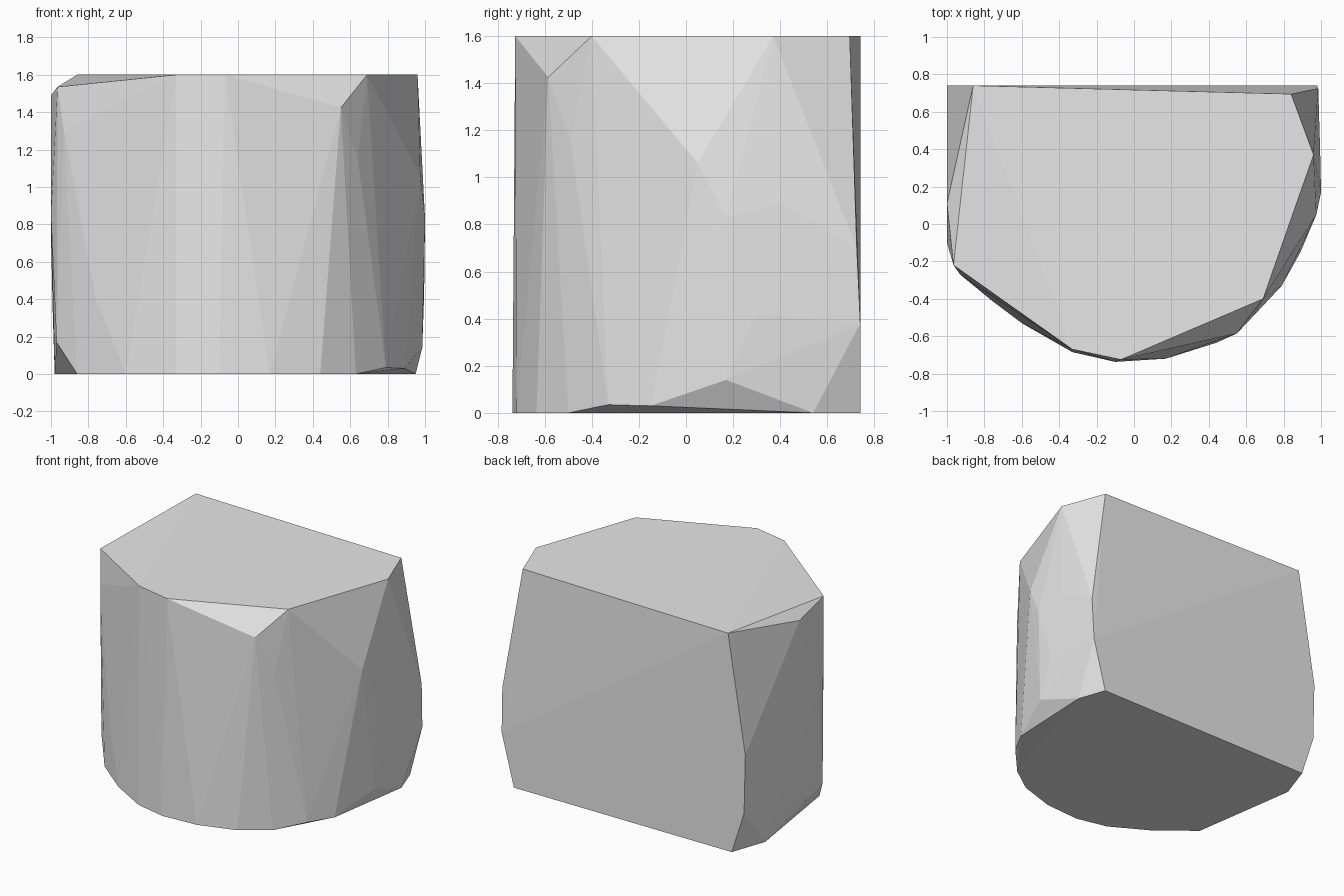
import bpy
import bmesh
import math

cube = bpy.data.objects.get("Cube")
if cube:
    bpy.data.objects.remove(cube, do_unlink=True)

HEIGHT = 1.6

# Flat top outline, as (x, y)
top_outline = [(-.86, .74), (.84, .695), (.96, .37), (.69, -.4),
               (-.07, -.725), (-.33, -.67)]

# Flat base outline, as (x, y)
base_outline = [(-.89, .74), (-.98, .48), (-.86, -.32), (-.6, -.53),
                (-.33, -.685), (-.1, -.737), (.17, -.72), (.44, -.635),
                (.63, -.5), (.95, .54), (.88, .74)]

# Chipped corners just below the top
upper_chips = [(-.965, -.22, 1.535), (-1, .11, 1.49), (.55, -.585, 1.425)]

# Bulging sides between top and base
side_bulge = [(-1, .74, .74), (-.99, .74, .31), (-1, -.1, .85),
              (-.93, -.27, 1.3), (-.76, -.41, .4), (-.97, -.2, .17),
              (.64, -.49, 1.15), (.975, .05, 1.06), (1, .17, .83),
              (.995, .4, .89), (.995, .3, .42), (.985, .725, .7),
              (.98, .74, .38)]

# Worn lower edge
lower_chips = [(.79, -.33, .035), (.89, -.15, .03), (.985, .17, .14)]


def make_material(name, color):
    mat = bpy.data.materials.new(name)
    mat.use_nodes = True
    mat.diffuse_color = color
    for node in mat.node_tree.nodes:
        if node.type == 'BSDF_PRINCIPLED':
            node.inputs["Base Color"].default_value = color
    return mat


def make_hull(name, points, mat):
    """Wrap a faceted convex block around the given points."""
    bm = bmesh.new()
    for point in points:
        bm.verts.new(point)
    result = bmesh.ops.convex_hull(bm, input=bm.verts)
    loose = {v for key in ("geom_interior", "geom_unused")
             for v in result[key] if isinstance(v, bmesh.types.BMVert)}
    bmesh.ops.delete(bm, geom=list(loose), context='VERTS')

    # Merge the triangles of each flat facet
    bmesh.ops.dissolve_limit(bm, angle_limit=math.radians(.3),
                             verts=bm.verts, edges=bm.edges)
    bmesh.ops.recalc_face_normals(bm, faces=bm.faces)

    mesh = bpy.data.meshes.new(name)
    bm.to_mesh(mesh)
    bm.free()
    mesh.materials.append(mat)
    obj = bpy.data.objects.new(name, mesh)
    bpy.context.collection.objects.link(obj)
    return obj


# The single faceted stone
stone_points = [(x, y, HEIGHT) for x, y in top_outline]
stone_points += [(x, y, 0) for x, y in base_outline]
stone_points += upper_chips + side_bulge + lower_chips
make_hull("stone_block", stone_points,
          make_material("light_grey", (.8, .8, .8, 1)))
